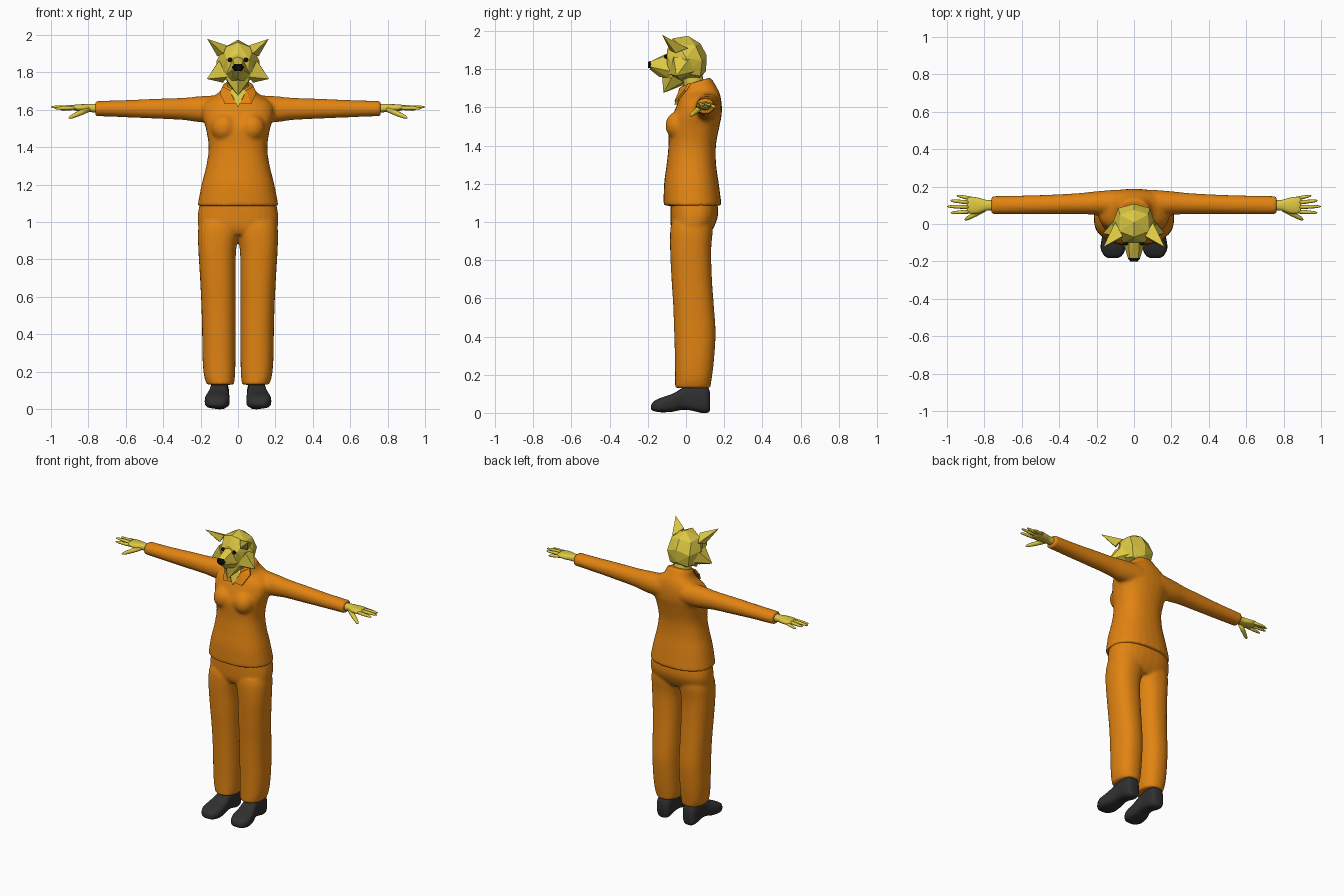
import bpy, bmesh, math
from mathutils import Vector as V

if "Cube" in bpy.data.objects:
    bpy.data.objects.remove(bpy.data.objects["Cube"])

def material(name, rgb):
    m = bpy.data.materials.new(name)
    m.diffuse_color = (*rgb, 1)
    m.use_nodes = True
    m.node_tree.nodes["Principled BSDF"].inputs["Base Color"].default_value = m.diffuse_color
    return m

ORANGE = material("orange cloth", (0.76, 0.23, 0.006))
YELLOW = material("yellow fur", (0.72, 0.58, 0.055))
DARK = material("dark leather", (0.03, 0.03, 0.03))
BLACK = material("black", (0.004, 0.004, 0.004))

def dense(rows, k=4):
    """Catmull-Rom resampling of section rows."""
    out, n = [], len(rows)
    for i in range(n - 1):
        a, b, c, d = (rows[min(max(j, 0), n - 1)] for j in (i - 1, i, i + 1, i + 2))
        for s in range(k):
            t = s / k
            out.append([0.5 * (2*q + (r - p)*t + (2*p - 5*q + 4*r - w)*t*t + (3*q - p - 3*r + w)*t**3)
                        for p, q, r, w in zip(a, b, c, d)])
    return out + [list(rows[-1])]

def ring(c, u, v, p=2.0, n=28):
    c, u, v = V(c), V(u), V(v)
    f = lambda t: math.copysign(abs(t) ** (2 / p), t)
    return [c + u * f(math.cos(2*math.pi*i/n)) + v * f(math.sin(2*math.pi*i/n)) for i in range(n)]

def loft(bm, rings):
    vs = [[bm.verts.new(p) for p in r] for r in rings]
    n = len(vs[0])
    for a, b in zip(vs, vs[1:]):
        for i in range(n):
            j = (i + 1) % n
            bm.faces.new((a[i], a[j], b[j], b[i]))
    bm.faces.new(vs[0][::-1])
    bm.faces.new(vs[-1])

def hull(bm, pts, mirror=True):
    """Convex hull of points; mirror=True also includes the mirrored points."""
    if mirror:
        pts = pts + [(-x, y, z) for x, y, z in pts if x > 0]
    res = bmesh.ops.convex_hull(bm, input=[bm.verts.new(p) for p in pts])
    junk = [g for g in res["geom_interior"] + res["geom_unused"] if isinstance(g, bmesh.types.BMVert)]
    bmesh.ops.delete(bm, geom=list(set(junk)), context='VERTS')

def finish(name, bm, mat, smooth=True, mirror=False, voxel=0):
    bmesh.ops.recalc_face_normals(bm, faces=bm.faces[:])
    me = bpy.data.meshes.new(name)
    bm.to_mesh(me)
    bm.free()
    me.materials.append(mat)
    for p in me.polygons:
        p.use_smooth = smooth
    ob = bpy.data.objects.new(name, me)
    bpy.context.collection.objects.link(ob)
    if mirror:
        ob.modifiers.new("mirror", 'MIRROR')
        ob.modifiers["mirror"].use_mirror_merge = False
    if voxel:
        r = ob.modifiers.new("blend", 'REMESH')
        r.mode, r.voxel_size, r.use_smooth_shade = 'VOXEL', voxel, True
        s = ob.modifiers.new("soften", 'SMOOTH')
        s.factor, s.iterations = 0.5, 6
    return ob

def upright(rows, p):
    """Rows: z, half width, front y, back y, tilt."""
    return [ring((0, (f + b)/2, z), (w, 0, 0), (0, (b - f)/2, t*(b - f)/2), p)
            for z, w, f, b, t in dense(rows)]

# Jacket: torso, bust and sleeves blended together
bm = bmesh.new()
loft(bm, upright([(1.085, .217, -.118, .187, 0), (1.2, .195, -.115, .172, 0), (1.3, .17, -.102, .158, 0),
                  (1.4, .157, -.092, .157, 0), (1.5, .172, -.092, .175, 0), (1.56, .19, -.07, .187, 0),
                  (1.62, .19, -.045, .187, 0), (1.66, .15, -.035, .177, .12), (1.69, .1, -.03, .157, .25),
                  (1.737, .08, -.008, .13, .3)], 2.3))
for s in (1, -1):
    # rows: x, centre y, centre z, half depth, half height
    rows = [(.08, .115, 1.605, .07, .075), (.2, .112, 1.603, .063, .07), (.3, .109, 1.605, .056, .059),
            (.45, .105, 1.606, .052, .053), (.6, .102, 1.606, .05, .046), (.763, .101, 1.607, .049, .041)]
    loft(bm, [ring((s*x, y, z), (0, a, 0), (0, 0, b)) for x, y, z, a, b in dense(rows)])
    loft(bm, [ring((s*.075, -.04, 1.505 + .075*math.sin(t)), (.07*math.cos(t), 0, 0), (0, .068*math.cos(t), 0))
              for t in (-1.5, -1.1, -.7, -.35, 0, .35, .7, 1.1, 1.5)])
finish("jacket", bm, ORANGE, voxel=.01)

# Collar flaps
bm = bmesh.new()
flap = [(.082, .01, 1.725), (.045, -.03, 1.705), (.012, -.06, 1.635), (.07, -.062, 1.63), (.098, -.01, 1.69)]
hull(bm, flap + [(x, y + .015, z) for x, y, z in flap], mirror=False)
finish("collar_flap", bm, ORANGE, False, True)

# Trousers: hips and two legs blended together
bm = bmesh.new()
loft(bm, upright([(.93, .2, -.06, .115, 0), (.97, .212, -.078, .145, 0), (1.04, .215, -.082, .168, 0),
                  (1.14, .195, -.08, .16, 0)], 2.4))
for s in (1, -1):
    # rows: z, inner x, outer x, front y, back y
    rows = [(.13, .022, .166, -.057, .127), (.18, .016, .182, -.057, .135), (.28, .013, .19, -.058, .147),
            (.42, .012, .192, -.062, .155), (.56, .012, .196, -.067, .146), (.7, .012, .203, -.076, .136),
            (.85, .01, .212, -.083, .132), (.95, -.01, .214, -.083, .14), (1.0, -.02, .205, -.075, .14)]
    loft(bm, [ring((s*(i + o)/2, (f + b)/2, z), ((o - i)/2, 0, 0), (0, (b - f)/2, 0), 2.3)
              for z, i, o, f, b in dense(rows)])
finish("trousers", bm, ORANGE, voxel=.008)

# Shoes; rows: y, centre x, half width, bottom z, top z
bm = bmesh.new()
rows = [(-.183, .112, .022, .02, .04), (-.17, .112, .047, .01, .06), (-.13, .112, .066, .003, .08),
        (-.07, .108, .063, .006, .1), (-.02, .102, .053, .016, .13), (.03, .1, .05, .012, .15),
        (.08, .099, .051, 0, .15), (.112, .099, .045, 0, .14), (.125, .099, .03, .01, .11)]
loft(bm, [ring((x, y, (a + b)/2), (w, 0, 0), (0, 0, (b - a)/2), 3) for y, x, w, a, b in dense(rows, 3)])
finish("shoe", bm, DARK, mirror=True)

# Hands: palm, four fingers and thumb
bm = bmesh.new()
rows = [(.74, .1, 1.607, .028, .025), (.79, .1, 1.61, .029, .022), (.83, .098, 1.61, .042, .02),
        (.87, .1, 1.612, .046, .016), (.892, .102, 1.612, .038, .011)]
loft(bm, [ring((x, y, z), (0, a, 0), (0, 0, b), 2.4, 16) for x, y, z, a, b in dense(rows, 3)])
fingers = [((.865, .135, 1.61), (.948, .152, 1.6), .01), ((.87, .114, 1.614), (.982, .125, 1.613), .011),
           ((.87, .09, 1.614), (.999, .094, 1.615), .011), ((.865, .067, 1.61), (.98, .06, 1.608), .011),
           ((.8, .08, 1.603), (.905, .022, 1.556), .015)]
for a, b, r in fingers:
    a, b = V(a), V(b)
    d = (b - a).normalized()
    u = d.cross(V((0, 0, 1))).normalized()
    w = u.cross(d)
    loft(bm, [ring(a.lerp(b, t), u*r*k, w*r*k, 2, 10)
              for t, k in ((0, 1), (.45, .95), (.8, .75), (.94, .5), (1, .15))])
finish("hand", bm, YELLOW, mirror=True)

# Neck and the skin in the open collar
bm = bmesh.new()
loft(bm, upright([(1.62, .06, -.01, .11, 0), (1.7, .058, -.012, .1, 0), (1.8, .055, -.03, .08, 0)], 2))
finish("neck", bm, YELLOW)
bm = bmesh.new()
hull(bm, [(0, -.062, 1.612), (.042, -.035, 1.7), (.03, -.01, 1.72), (0, 0, 1.63)])
finish("open_collar_skin", bm, YELLOW, False)

# Faceted head
bm = bmesh.new()
hull(bm, [(0, -.07, 1.962), (0, .01, 1.975), (0, .075, 1.935), (0, .108, 1.875), (0, .105, 1.79), (0, .06, 1.74),
          (.08, -.04, 1.93), (.075, .05, 1.925), (.085, .085, 1.845), (.07, .075, 1.765), (.115, 0, 1.86),
          (.11, -.02, 1.78), (.06, -.1, 1.87), (0, -.1, 1.9), (.05, -.085, 1.755), (0, -.1, 1.73)])
finish("skull", bm, YELLOW, False)

bm = bmesh.new()
hull(bm, [(0, -.095, 1.885), (.028, -.095, 1.875), (.024, -.185, 1.842), (.032, -.185, 1.812),
          (.062, -.085, 1.79), (0, -.19, 1.8), (0, -.14, 1.76), (.035, -.09, 1.755)])
finish("muzzle", bm, YELLOW, False)

bm = bmesh.new()
hull(bm, [(.065, -.07, 1.765), (0, -.118, 1.676), (0, -.02, 1.715), (.05, -.01, 1.735), (0, -.125, 1.76)])
finish("chin_tuft", bm, YELLOW, False)

bm = bmesh.new()
hull(bm, [(.165, -.124, 1.98), (.06, -.065, 1.945), (.11, -.055, 1.885), (.1, .01, 1.91), (.078, -.085, 1.9)], False)
finish("ear", bm, YELLOW, False, True)

bm = bmesh.new()
hull(bm, [(.166, -.05, 1.765), (.1, -.065, 1.865), (.105, .02, 1.86), (.06, -.085, 1.775),
          (.085, .05, 1.79), (.08, -.03, 1.745)], False)
finish("cheek_tuft", bm, YELLOW, False, True)

# Nose and eyes
bm = bmesh.new()
hull(bm, [(.02, -.183, 1.845), (.033, -.183, 1.828), (.02, -.187, 1.808), (.015, -.2, 1.838), (.02, -.2, 1.822),
          (0, -.198, 1.806)])
finish("nose", bm, BLACK, False)

bm = bmesh.new()
bmesh.ops.create_uvsphere(bm, u_segments=12, v_segments=8, radius=.012)
bmesh.ops.translate(bm, verts=bm.verts[:], vec=(.043, -.103, 1.867))
finish("eye", bm, BLACK, mirror=True)
